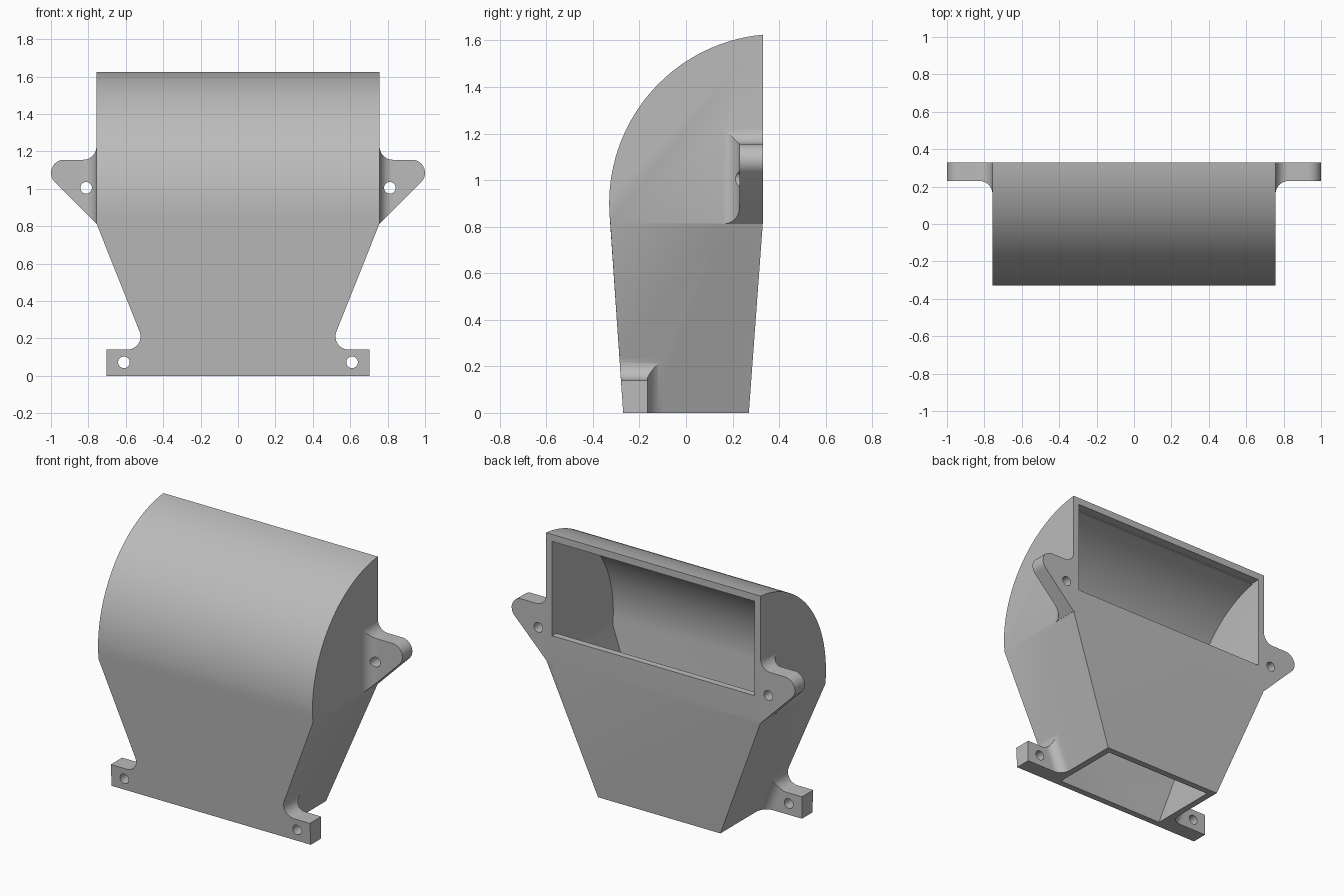
import bpy, bmesh, math

if "Cube" in bpy.data.objects:
    bpy.data.objects.remove(bpy.data.objects["Cube"])

WALL = 0.042
KNEE = 0.815                       # height where the funnel meets the hood
TOP_HALF, LOW_HALF = 0.757, 0.432  # half widths of hood and outlet
FRONT, BACK = -0.325, 0.33
LOW_DEPTH = 0.27
SLOPE = (TOP_HALF - LOW_HALF) / KNEE

grey = bpy.data.materials.new("light_grey")
grey.use_nodes = True
grey.diffuse_color = (0.5, 0.5, 0.5, 1)
grey.node_tree.nodes["Principled BSDF"].inputs["Base Color"].default_value = (0.5, 0.5, 0.5, 1)


def finish(name, bm):
    bmesh.ops.recalc_face_normals(bm, faces=bm.faces[:])
    mesh = bpy.data.meshes.new(name)
    bm.to_mesh(mesh)
    bm.free()
    mesh.materials.append(grey)
    obj = bpy.data.objects.new(name, mesh)
    bpy.context.collection.objects.link(obj)
    return obj


def arc(cx, cy, r, start, end, steps=12):
    angles = [math.radians(start + (end - start) * i / steps) for i in range(steps + 1)]
    return [(cx + r * math.cos(a), cy + r * math.sin(a)) for a in angles]


def prism(name, outline, near, far):
    """Solid between two placements of one 2D outline."""
    bm = bmesh.new()
    a = [bm.verts.new(near(*p)) for p in outline]
    b = [bm.verts.new(far(*p)) for p in outline]
    bm.faces.new(a)
    bm.faces.new(b[::-1])
    for i in range(len(a)):
        j = (i + 1) % len(a)
        bm.faces.new((a[i], b[i], b[j], a[j]))
    return finish(name, bm)


def hull(name, points):
    bm = bmesh.new()
    for p in points:
        bm.verts.new(p)
    bmesh.ops.convex_hull(bm, input=bm.verts[:])
    bmesh.ops.dissolve_limit(bm, angle_limit=math.radians(0.4),
                             verts=bm.verts[:], edges=bm.edges[:])
    return finish(name, bm)


def combine(target, tool, operation):
    mod = target.modifiers.new("combine", "BOOLEAN")
    mod.operation, mod.solver, mod.object = operation, "EXACT", tool
    bpy.context.view_layer.objects.active = target
    bpy.ops.object.modifier_apply(modifier=mod.name)
    bpy.data.objects.remove(tool)


def shell(name, inset, drop):
    """Funnel with a curved hood above it, shrunk by inset."""
    cy, cz, r = 0.398, 0.9, 0.728 - inset
    back = BACK - inset
    start = 180 + math.degrees(math.asin((cz - KNEE) / r))
    end = 180 - math.degrees(math.acos((cy - back) / r))
    side = arc(cy, cz, r, start, end, 40) + [(back, KNEE)]
    points = [(s * (TOP_HALF - inset), y, z) for y, z in side for s in (-1, 1)]
    t = drop / KNEE
    low_y = LOW_DEPTH - inset - t * (BACK - LOW_DEPTH)
    low_x = LOW_HALF - inset - SLOPE * drop
    points += [(sx * low_x, sy * low_y, -drop) for sx in (-1, 1) for sy in (-1, 1)]
    return hull(name, points)


def bolt_hole(x, y, z):
    return prism("bolt_hole", arc(x, z, 0.031, 0, 345, 23),
                 lambda u, v: (u, y - 0.085, v), lambda u, v: (u, y + 0.085, v))


def upper_ear(s):
    # front outline crossed with a plan outline gives mitred fillets
    front = ([(0.73, 0.812), (0.757, 0.812)] + arc(0.93, 1.085, 0.07, -45, 90, 16)
             + arc(0.827, 1.225, 0.07, 270, 180) + [(0.73, 1.225)])
    plan = ([(0.73, 0.33), (1.1, 0.33), (1.1, 0.23)]
            + arc(0.827, 0.16, 0.07, 90, 180) + [(0.73, 0.16)])
    ear = prism("upper_ear", front, lambda x, z: (s * x, 0.1, z), lambda x, z: (s * x, BACK, z))
    cut = prism("ear_plan", plan, lambda x, y: (s * x, y, 0.7), lambda x, y: (s * x, y, 1.4))
    combine(ear, cut, "INTERSECT")
    return ear


def lower_tab(s):
    r, tab_top, tab_back = 0.07, 0.14, -0.165
    lean = math.atan(SLOPE)
    cz = tab_top + r
    cx = LOW_HALF + SLOPE * cz + r / math.cos(lean)
    fillet = arc(cx, cz, r, 270, 180 - math.degrees(lean))
    front = [(0.41, 0), (0.703, 0), (0.703, tab_top)] + fillet + [(0.41, fillet[-1][1])]
    plan = ([(0.3, -0.5), (1.2, -0.5), (1.2, tab_back)]
            + arc(LOW_HALF + r, tab_back + r, r, 270, 180) + [(0.3, tab_back + r)])
    tab = prism("lower_tab", front,
                lambda x, z: (s * x, -LOW_DEPTH + (FRONT + LOW_DEPTH) * z / KNEE, z),
                lambda x, z: (s * x, 0, z))
    cut = prism("tab_plan", plan,
                lambda x, y: (s * (x - 0.1 * SLOPE), y, -0.1),
                lambda x, y: (s * (x + 0.4 * SLOPE), y, 0.4))
    combine(tab, cut, "INTERSECT")
    return tab


# Solid body with its mounting ears and tabs
housing = shell("duct_housing", 0, 0)
for s in (-1, 1):
    combine(housing, upper_ear(s), "UNION")
    combine(housing, lower_tab(s), "UNION")

# Hollow inside, open at the bottom
combine(housing, shell("cavity", WALL, 0.05), "DIFFERENCE")

# Rear opening
half = TOP_HALF - WALL - 0.001
opening = [(-half, 0.978), (half, 0.978), (half, 1.58), (-half, 1.58)]
combine(housing, prism("rear_opening", opening, lambda x, z: (x, 0.27, z),
                       lambda x, z: (x, 0.5, z)), "DIFFERENCE")

# Bolt holes
for s in (-1, 1):
    combine(housing, bolt_hole(s * 0.812, 0.27, 1.005), "DIFFERENCE")
    combine(housing, bolt_hole(s * 0.61, -0.22, 0.072), "DIFFERENCE")

bpy.ops.object.select_all(action="DESELECT")
housing.select_set(True)
bpy.context.view_layer.objects.active = housing
bpy.ops.object.shade_smooth_by_angle(angle=math.radians(25))
